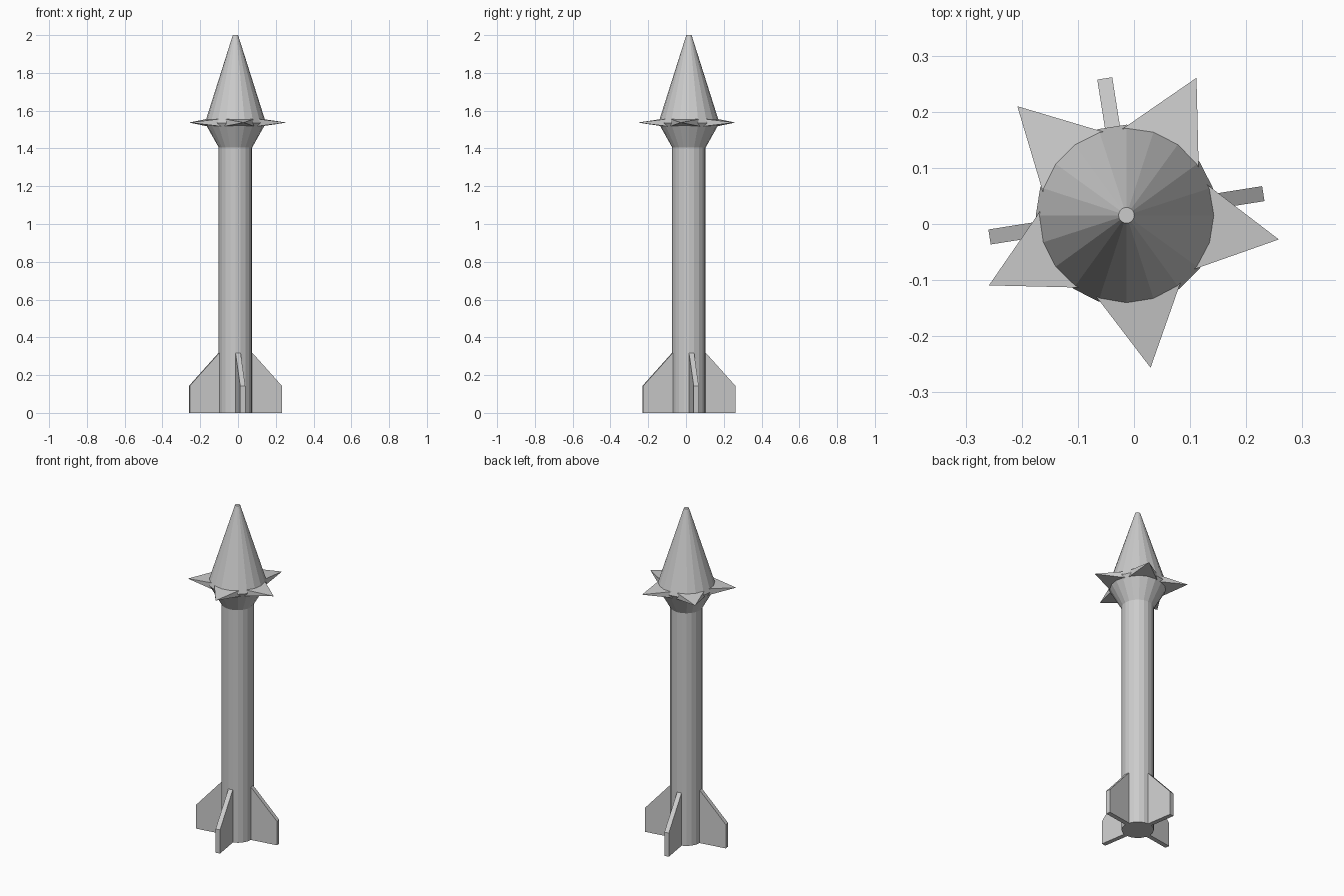
import bpy, bmesh
from math import cos, sin, radians, pi
from mathutils import Matrix

if "Cube" in bpy.data.objects:
    bpy.data.objects.remove(bpy.data.objects["Cube"])

CX, CY = -0.0135, 0.0155          # shared axis of the rocket
SIDES = 20


def finish(name, bm):
    bmesh.ops.recalc_face_normals(bm, faces=bm.faces)
    mesh = bpy.data.meshes.new(name)
    bm.to_mesh(mesh)
    bm.free()
    obj = bpy.data.objects.new(name, mesh)
    obj.location = (CX, CY, 0)
    bpy.context.collection.objects.link(obj)
    return obj


def ring(bm, r, z):
    return [bm.verts.new((r * cos(2 * pi * i / SIDES), r * sin(2 * pi * i / SIDES), z))
            for i in range(SIDES)]


def turned(name, profile):
    """Closed faceted solid from (radius, height) pairs."""
    bm = bmesh.new()
    rings = [ring(bm, r, z) for r, z in profile]
    for a, b in zip(rings, rings[1:]):
        for i in range(SIDES):
            j = (i + 1) % SIDES
            bm.faces.new((a[i], a[j], b[j], b[i]))
    bm.faces.new(rings[0])
    bm.faces.new(rings[-1])
    return finish(name, bm)


# Body tube, flared collar and nose cone
turned("body", [(0.0885, 0), (0.0885, 1.405)])
turned("nose", [(0.0885, 1.405), (0.1615, 1.535), (0.014, 2.0)])

# Star collar: five pyramidal spikes around a ten-cornered... five-sided core
bm = bmesh.new()
R_TIP, R_IN, Z, HALF = 0.275, 0.145, 1.537, 0.021
tips, low, high = [], [], []
for k in range(5):
    a = radians(-9 + 72 * k)
    b = a + radians(36)
    tips.append(bm.verts.new((R_TIP * cos(a), R_TIP * sin(a), Z)))
    low.append(bm.verts.new((R_IN * cos(b), R_IN * sin(b), Z - HALF)))
    high.append(bm.verts.new((R_IN * cos(b), R_IN * sin(b), Z + HALF)))
bm.faces.new(low)
bm.faces.new(high)
for k in range(5):
    p, t = k - 1, tips[k]
    bm.faces.new((high[p], t, high[k]))
    bm.faces.new((low[p], low[k], t))
    bm.faces.new((low[p], t, high[p]))
    bm.faces.new((low[k], high[k], t))
finish("star_collar", bm)

# Tail fins
FIN = [(0.05, 0), (0.247, 0), (0.247, 0.143), (0.0885, 0.318), (0.05, 0.318)]
for k in range(4):
    bm = bmesh.new()
    face = bm.faces.new([bm.verts.new((x, -0.0135, z)) for x, z in FIN])
    out = bmesh.ops.extrude_face_region(bm, geom=[face])
    moved = [v for v in out["geom"] if isinstance(v, bmesh.types.BMVert)]
    bmesh.ops.translate(bm, verts=moved, vec=(0, 0.027, 0))
    if not face.is_valid or len(bm.faces) < len(FIN) + 2:
        bm.faces.new([v for v in face.verts])
    bm.transform(Matrix.Rotation(radians(9 + 90 * k), 4, 'Z'))
    finish(f"fin_{k + 1}", bm)
